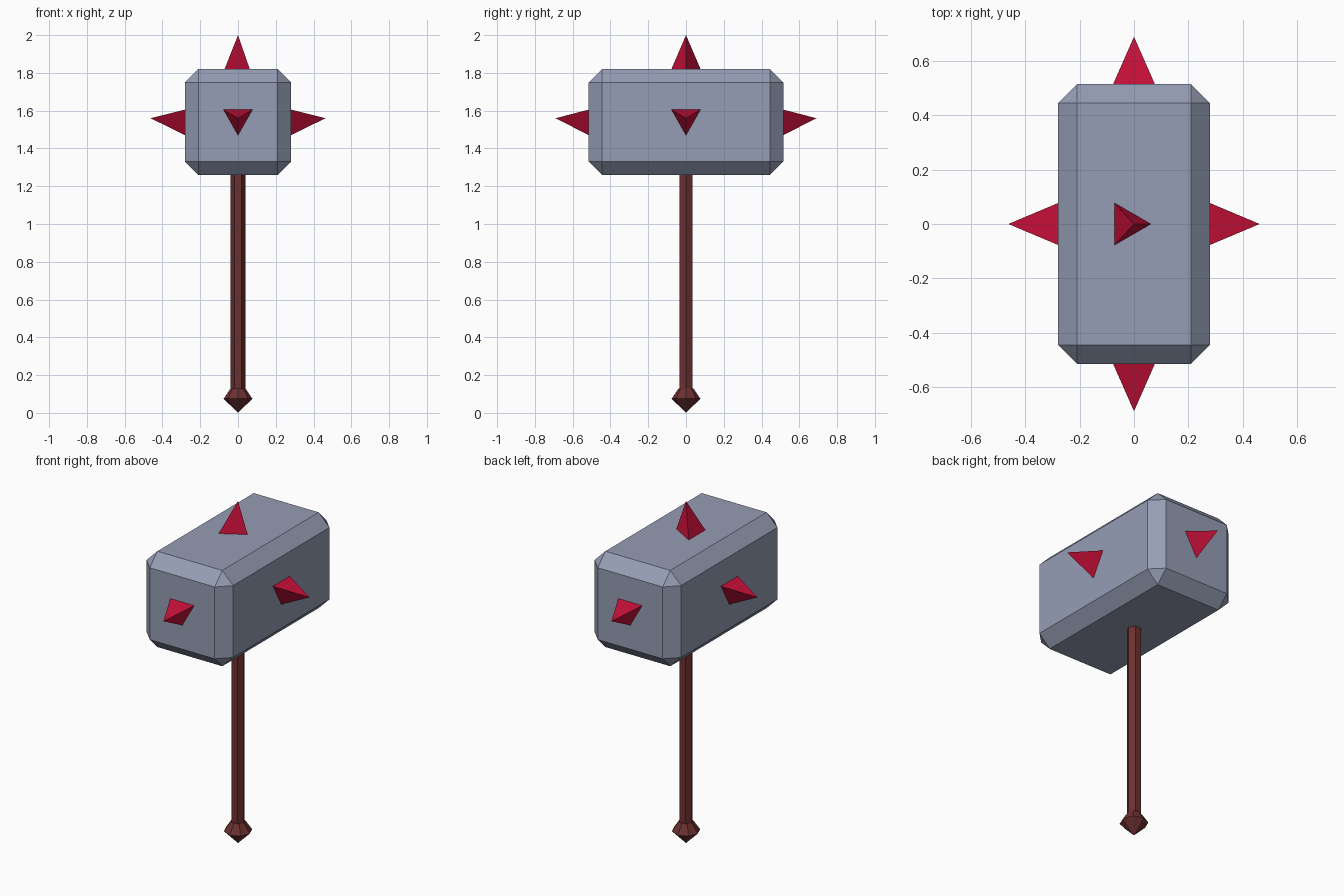
import bpy, bmesh, math
from mathutils import Vector

if "Cube" in bpy.data.objects:
    bpy.data.objects.remove(bpy.data.objects["Cube"])


def material(name, rgb):
    m = bpy.data.materials.new(name)
    m.diffuse_color = (*rgb, 1)
    m.use_nodes = True
    m.node_tree.nodes["Principled BSDF"].inputs["Base Color"].default_value = m.diffuse_color
    return m


STEEL = material("blue_grey_steel", (0.30, 0.34, 0.46))
CRIMSON = material("crimson", (0.56, 0.005, 0.04))
WOOD = material("dark_red_wood", (0.15, 0.03, 0.03))


def finish(name, bm, mat):
    bmesh.ops.recalc_face_normals(bm, faces=bm.faces)
    me = bpy.data.meshes.new(name)
    bm.to_mesh(me)
    bm.free()
    me.materials.append(mat)
    ob = bpy.data.objects.new(name, me)
    bpy.context.collection.objects.link(ob)
    return ob


def lathe(name, profile, sides, mat):
    """Faceted solid from (radius, z) rings; radius 0 makes a point."""
    bm = bmesh.new()
    rings = []
    for r, z in profile:
        count = sides if r else 1
        rings.append([bm.verts.new((r * math.cos(math.tau * i / sides),
                                    r * math.sin(math.tau * i / sides), z))
                      for i in range(count)])
    for a, b in zip(rings, rings[1:]):
        for i in range(sides):
            j = (i + 1) % sides
            quad = [a[i % len(a)], a[j % len(a)], b[j % len(b)], b[i % len(b)]]
            bm.faces.new(list(dict.fromkeys(quad)))
    for ring in (rings[0], rings[-1]):
        if len(ring) > 2:
            bm.faces.new(ring)
    return finish(name, bm, mat)


def spike(name, base, tip):
    """Three-sided spike."""
    bm = bmesh.new()
    b = [bm.verts.new(p) for p in base]
    t = bm.verts.new(tip)
    bm.faces.new(b)
    for i in range(3):
        bm.faces.new((b[i], b[(i + 1) % 3], t))
    return finish(name, bm, CRIMSON)


# Hammer head: chamfered block
bm = bmesh.new()
bmesh.ops.create_cube(bm, size=1)
for v in bm.verts:
    v.co = Vector((v.co.x * 0.56, v.co.y * 1.03, v.co.z * 0.56 + 1.54))
bmesh.ops.bevel(bm, geom=bm.edges[:], offset=0.07, offset_type='OFFSET',
                segments=1, affect='EDGES')
finish("hammer_head", bm, STEEL)

# Handle and pommel
lathe("handle", [(0.039, 0.12), (0.039, 1.30)], 6, WOOD)
lathe("pommel", [(0, 0), (0.076, 0.075), (0.039, 0.13)], 8, WOOD)

# Side spikes: flat edge up, point down, around the head
W, UP, DOWN, CZ = 0.078, 0.046, 0.091, 1.56
for name, d, base, tip in (("front_spike", (0, -1), 0.513, 0.69),
                           ("back_spike", (0, 1), 0.513, 0.69),
                           ("left_spike", (-1, 0), 0.278, 0.463),
                           ("right_spike", (1, 0), 0.278, 0.463)):
    out = Vector((*d, 0))
    side = Vector((-d[1], d[0], 0))
    mid = Vector((0, 0, CZ))
    corners = [mid + out * base + side * s + Vector((0, 0, h))
               for s, h in ((-W, UP), (W, UP), (0, -DOWN))]
    spike(name, corners, mid + out * tip)

# Top spike
spike("top_spike", [(-0.072, -W, 1.818), (-0.072, W, 1.818), (0.063, 0, 1.818)],
      (0, 0, 2.0))
